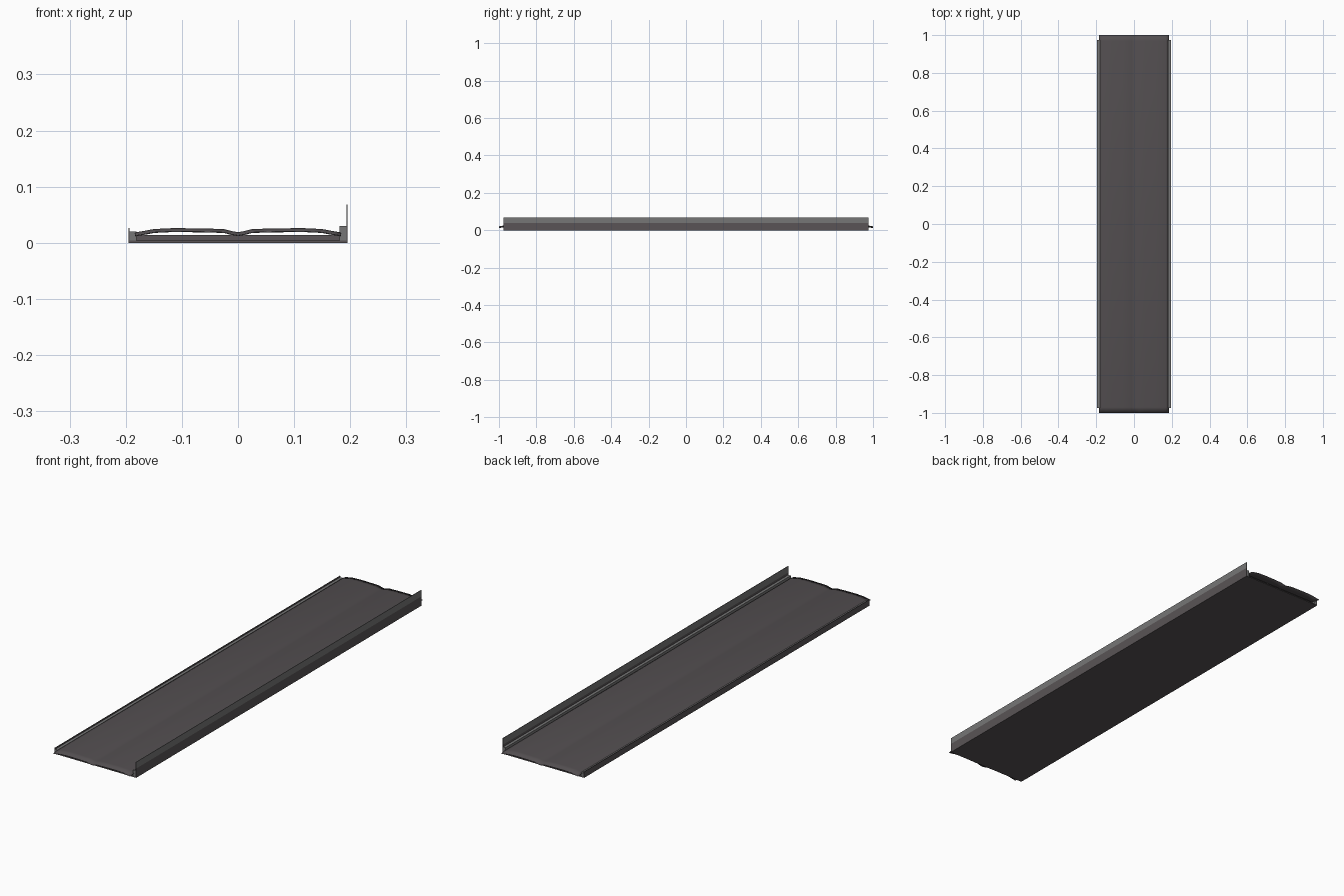
import bpy, bmesh

if "Cube" in bpy.data.objects:
    bpy.data.objects.remove(bpy.data.objects["Cube"])

def mat(name, c):
    m = bpy.data.materials.new(name)
    m.diffuse_color = (*c, 1)
    m.use_nodes = True
    m.node_tree.nodes["Principled BSDF"].inputs["Base Color"].default_value = m.diffuse_color
    return m

SHEET = mat("dark warm grey", (0.085, 0.076, 0.08))
METAL = mat("mid grey", (0.18, 0.18, 0.18))
FRAME = mat("frame grey", (0.10, 0.088, 0.092))

def finish(name, bm, material):
    bmesh.ops.recalc_face_normals(bm, faces=bm.faces)
    me = bpy.data.meshes.new(name)
    bm.to_mesh(me)
    bm.free()
    me.materials.append(material)
    ob = bpy.data.objects.new(name, me)
    bpy.context.collection.objects.link(ob)
    return ob

def box(name, x0, x1, y0, y1, z0, z1, material):
    bm = bmesh.new()
    bmesh.ops.create_cube(bm, size=1)
    for v in bm.verts:
        v.co = ((x0 + x1) / 2 + v.co.x * (x1 - x0),
                (y0 + y1) / 2 + v.co.y * (y1 - y0),
                (z0 + z1) / 2 + v.co.z * (z1 - z0))
    return finish(name, bm, material)

L = 0.975
# shallow tray: floor, stacked ledges along the sides
box("tray_floor", -0.195, 0.195, -L, L, 0, 0.004, FRAME)
box("tray_core", -0.183, 0.183, -0.965, 0.965, 0.004, 0.014, FRAME)
for side, s in (("left", -1), ("right", 1)):
    a, b = sorted((s * 0.181, s * 0.193))
    box(side + "_ledge", a, b, -L, L, 0.004, 0.02 if s < 0 else 0.03, METAL)

# outer side plates: low lip on the left, tall fence on the right
box("left_lip", -0.195, -0.193, -L, L, 0.004, 0.026, FRAME)
box("right_side_plate", 0.193, 0.195, -L, L, 0.004, 0.04, FRAME)
box("right_fence", 0.193, 0.195, -L, L, 0.04, 0.068, METAL)

# thin sheet with two low humps, a centre valley and drooping ends
half = [(0, 0.019), (0.012, 0.021), (0.025, 0.0245), (0.06, 0.0255),
        (0.115, 0.0262), (0.15, 0.0245), (0.168, 0.021), (0.184, 0.0185)]
profile = [(-x, z) for x, z in half[:0:-1]] + half
rows = [(-1, 0.005), (-0.97, 0), (0.97, 0), (1, 0.005)]
bm = bmesh.new()
grid = [[bm.verts.new((x, y, z - drop)) for x, z in profile] for y, drop in rows]
for r0, r1 in zip(grid, grid[1:]):
    for i in range(len(profile) - 1):
        bm.faces.new((r0[i], r0[i + 1], r1[i + 1], r1[i]))
sheet = finish("top_sheet", bm, SHEET)
for p in sheet.data.polygons:
    p.use_smooth = True
mod = sheet.modifiers.new("thickness", 'SOLIDIFY')
mod.thickness = 0.002
mod.offset = -1
